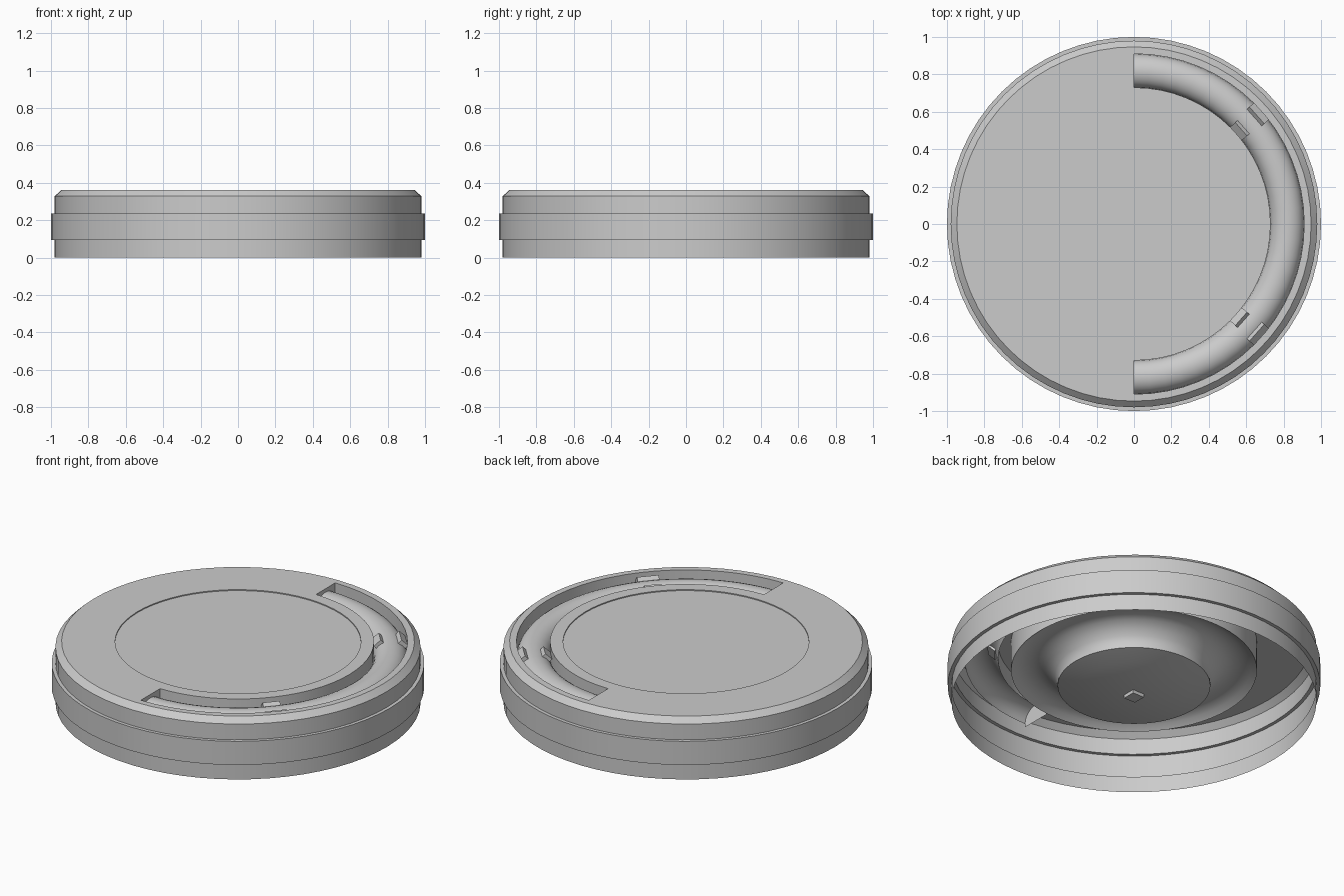
import bpy, bmesh, math
from math import pi, cos, sin

if "Cube" in bpy.data.objects:
    bpy.data.objects.remove(bpy.data.objects["Cube"])

SEG = 64


def finish(name, bm):
    bmesh.ops.remove_doubles(bm, verts=bm.verts, dist=1e-5)
    me = bpy.data.meshes.new(name)
    bm.to_mesh(me)
    bm.free()
    ob = bpy.data.objects.new(name, me)
    bpy.context.collection.objects.link(ob)
    bpy.ops.object.select_all(action='DESELECT')
    ob.select_set(True)
    bpy.context.view_layer.objects.active = ob
    bpy.ops.object.shade_smooth_by_angle(angle=math.radians(30))
    return ob


def sweep(bm, profile, start=0.0, end=2 * pi):
    """Revolve (radius, height) points about z from start to end angle."""
    n = round(SEG * (end - start) / (2 * pi))
    rings = []
    for i in range(n + 1):
        a = start + (end - start) * i / n
        rings.append([bm.verts.new((r * cos(a), r * sin(a), z)) for r, z in profile])
    for p, q in zip(rings, rings[1:]):
        for j in range(len(profile) - 1):
            f = [p[j], q[j], q[j + 1], p[j + 1]]
            if profile[j + 1][0] == 0:
                f = [p[j], q[j], p[j + 1]]
            bm.faces.new(f)
    return rings


def block(name, size, loc, rot=(0, 0, 0)):
    bm = bmesh.new()
    bmesh.ops.create_cube(bm, size=1)
    bmesh.ops.scale(bm, vec=size, verts=bm.verts)
    ob = finish(name, bm)
    ob.location = loc
    ob.rotation_euler = rot
    return ob


TOP, R_IN, R_OUT, R_DISC = 0.36, 0.73, 0.91, 0.66
DISC_Z = TOP - .006

# Open-bottomed outer shell with raised band, chamfer and slotted top
bm = bmesh.new()
sweep(bm, [(.98, 0), (.98, .095), (1, .095), (1, .235), (.98, .235),
           (.98, .328), (.947, TOP), (R_OUT, TOP)])
sweep(bm, [(R_OUT, TOP), (R_IN, TOP)], pi / 2, 3 * pi / 2)
sweep(bm, [(R_IN, TOP), (R_DISC, TOP), (R_DISC, DISC_Z), (0, DISC_Z)])
finish("shell", bm)

# Half-ring slot: upright walls with an arched floor
bm = bmesh.new()
arch = [(.82 - .09 * cos(pi * i / 12), .26 + .08 * sin(pi * i / 12)) for i in range(13)]
sweep(bm, [(R_IN, TOP)] + arch + [(R_OUT, TOP)], -pi / 2, pi / 2)
for y in (-1, 1):
    bm.faces.new([bm.verts.new((0, y * r, z)) for r, z in
                  ((R_IN, TOP), (R_IN, .24), (R_OUT, .24), (R_OUT, TOP))])
finish("slot", bm)

# Sloping clips on both sides of the arched floor
for side in (-1, 1):
    a = side * math.radians(41.5)
    for name, r, length, tilt in (("inner_clip", .757, .095, -.75),
                                  ("outer_clip", .885, .12, .75)):
        block(name, (.05, length, .03), (r * cos(a), r * sin(a), .322), (0, tilt, a))

# Bowl under the central disc: hollow flare, lip and shallow domed cap
bm = bmesh.new()
sweep(bm, [(R_DISC, DISC_Z), (R_DISC, .19), (.63, .213), (.59, .23), (.54, .235),
           (.49, .222), (.45, .19), (.425, .16), (.41, .13),
           (.41, .095), (.3, .068), (.15, .045), (0, .038)])
finish("bowl", bm)

# Small square stub in the middle of the cap
block("stub", (.075, .075, .03), (0, 0, .035))
